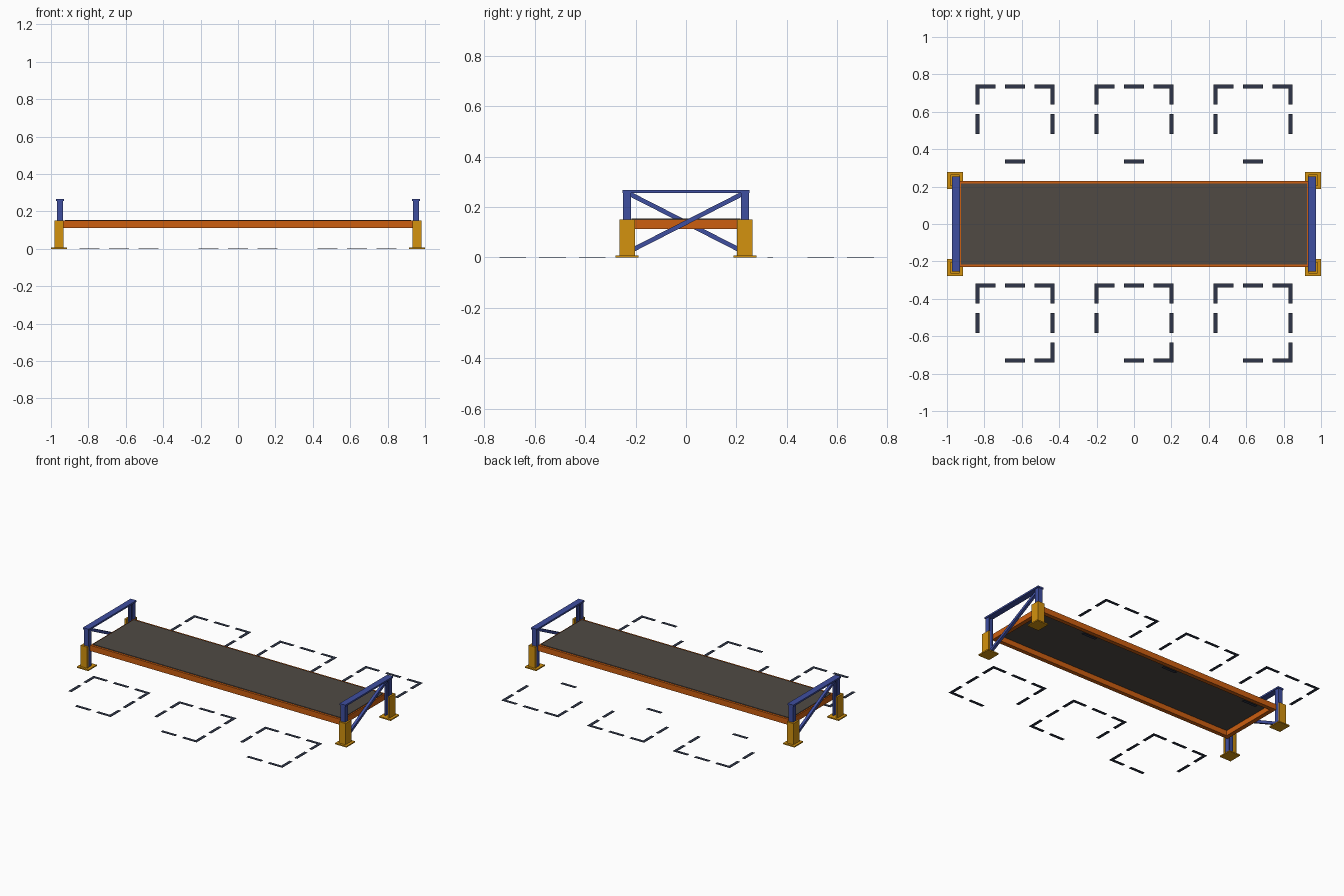
import bpy, bmesh, math
from mathutils import Matrix

if "Cube" in bpy.data.objects:
    bpy.data.objects.remove(bpy.data.objects["Cube"])


def material(name, rgb):
    lin = [((c / 255 + 0.055) / 1.055) ** 2.4 if c > 10 else c / 255 / 12.92 for c in rgb]
    m = bpy.data.materials.new(name)
    m.diffuse_color = (*lin, 1)
    m.use_nodes = True
    m.node_tree.nodes["Principled BSDF"].inputs["Base Color"].default_value = m.diffuse_color
    return m


YELLOW = material("guard yellow", (212, 146, 14))
ORANGE = material("beam orange", (204, 94, 16))
BLUE = material("post blue", (62, 78, 160))
DECK = material("deck grey brown", (80, 74, 68))
SLATE = material("floor marking slate", (46, 53, 72))


def finish(name, bm, mat):
    bmesh.ops.recalc_face_normals(bm, faces=bm.faces)
    me = bpy.data.meshes.new(name)
    bm.to_mesh(me)
    bm.free()
    me.materials.append(mat)
    ob = bpy.data.objects.new(name, me)
    bpy.context.collection.objects.link(ob)
    return ob


def add_box(bm, x0, x1, y0, y1, z0, z1, rot=None):
    m = (Matrix.Translation(((x0 + x1) / 2, (y0 + y1) / 2, (z0 + z1) / 2))
         @ (rot or Matrix.Identity(4))
         @ Matrix.Diagonal((abs(x1 - x0), abs(y1 - y0), abs(z1 - z0), 1)))
    bmesh.ops.create_cube(bm, size=1, matrix=m)


def box(name, mat, *dims, rot=None):
    bm = bmesh.new()
    add_box(bm, *dims, rot=rot)
    return finish(name, bm, mat)


def extrude(name, mat, profile, z0, z1):
    bm = bmesh.new()
    face = bm.faces.new([bm.verts.new((x, y, z0)) for x, y in profile])
    top = bmesh.ops.extrude_face_region(bm, geom=[face])["geom"]
    bmesh.ops.translate(bm, vec=(0, 0, z1 - z0),
                        verts=[v for v in top if isinstance(v, bmesh.types.BMVert)])
    return finish(name, bm, mat)


# Corner posts: channel open to the centre, angle guard and foot plate
channel = [(.935, .218), (.943, .218), (.943, .242), (.960, .242),
           (.960, .218), (.968, .218), (.968, .250), (.935, .250)]
angle = [(.982, .264), (.982, .203), (.970, .203), (.970, .252), (.933, .252), (.933, .264)]
for sx, xn in ((-1, "left"), (1, "right")):
    for sy, yn in ((-1, "front"), (1, "back")):
        tag = f"{yn}_{xn}"
        extrude(tag + "_post", BLUE, [(x * sx, y * sy) for x, y in channel], .008, .256)
        extrude(tag + "_guard", YELLOW, [(x * sx, y * sy) for x, y in angle], .008, .15)
        box(tag + "_foot_plate", YELLOW, .915 * sx, 1.0 * sx, .188 * sy, .279 * sy, 0, .008)

    # Top rail and one diagonal brace at each end
    box(xn + "_top_rail", BLUE, .930 * sx, .973 * sx, -.253, .253, .256, .267)
    dy, dz = .455, .232
    box(xn + "_brace", BLUE, .939 * sx, .957 * sx, -.255, .255, .129, .147,
        rot=Matrix.Rotation(sx * math.atan2(dz, dy), 4, 'X'))

    # End beam
    box(xn + "_end_beam", ORANGE, .905 * sx, .934 * sx, -.203, .203, .112, .15)

# Side beams and deck
for sy, yn in ((-1, "front"), (1, "back")):
    box(yn + "_side_beam", ORANGE, -.934, .934, .203 * sy, .231 * sy, .112, .15)
box("deck_panel", DECK, -.925, .925, -.216, .216, .147, .154)

# Dashed floor squares: three dashes per side, some left out
W, H, L = .021, .206, .107          # dash width, half side (outer), dash length
H += W / 4


def dashed_square(name, cx, cy, missing):
    bm = bmesh.new()
    for k in (-1, 0, 1):
        mid = k * (H - L / 2)
        for side, s in (("top", 1), ("bottom", -1)):
            if (side, k) not in missing:
                y = cy + s * (H - W / 2)
                add_box(bm, cx + mid - L / 2, cx + mid + L / 2, y - W / 2, y + W / 2, 0, .002)
        for side, s in (("right", 1), ("left", -1)):
            if (side, k) not in missing:
                x = cx + s * (H - W / 2)
                # corner dashes stop short of the horizontal ones
                lo = cy + mid - L / 2 + (W if k == -1 and ("bottom", s) not in missing else 0)
                hi = cy + mid + L / 2 - (W if k == 1 else 0)
                add_box(bm, x - W / 2, x + W / 2, lo, hi, 0, .002)
    finish(name, bm, SLATE)


front_gap = {("left", -1), ("bottom", -1)}
back_gap = front_gap | {("right", -1), ("bottom", 1)}
for i, cx in enumerate((-.636, 0, .636)):
    dashed_square(f"front_floor_marking_{i + 1}", cx, -.53, front_gap)
    dashed_square(f"back_floor_marking_{i + 1}", cx, .535, back_gap)
